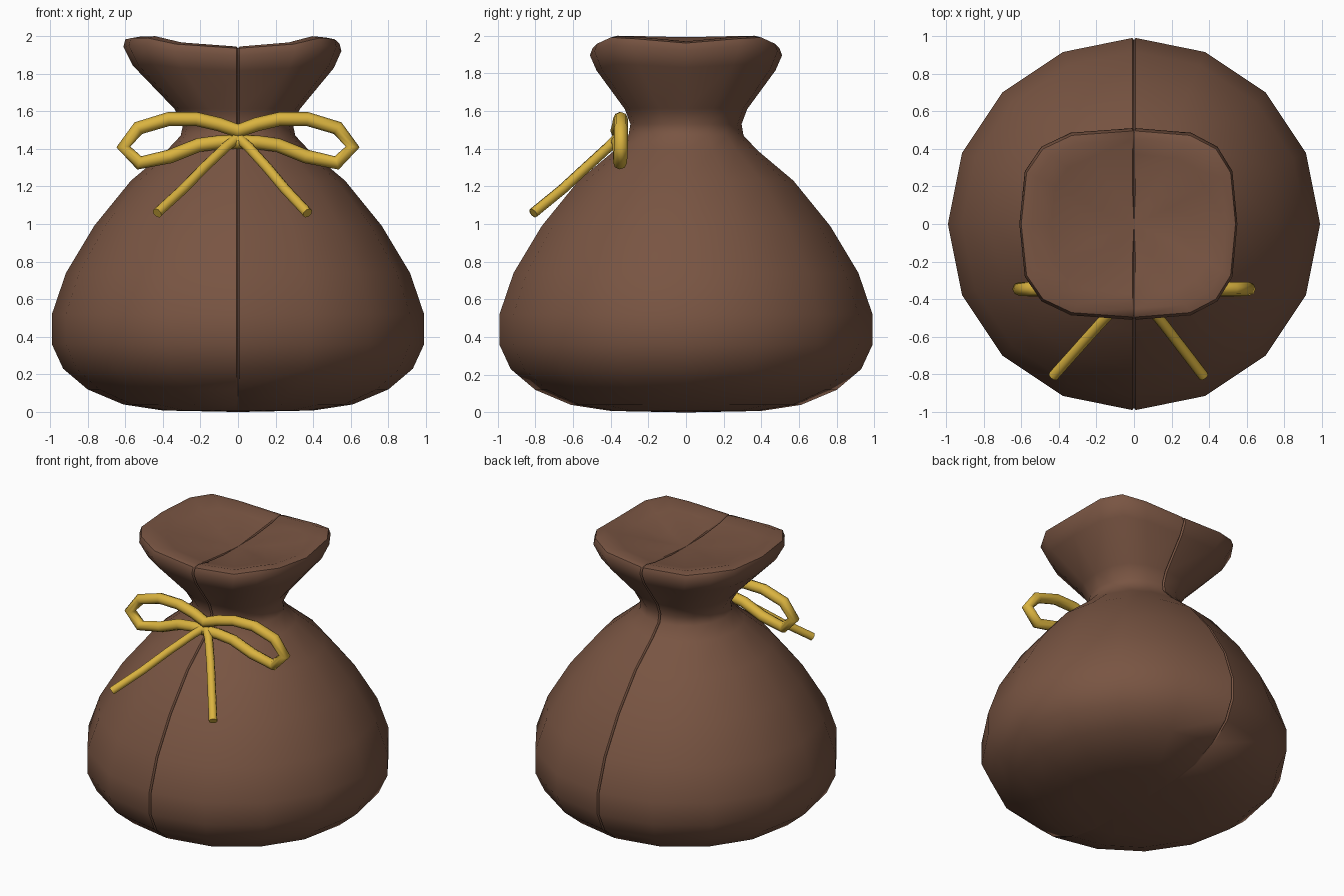
import bpy, bmesh, math

if "Cube" in bpy.data.objects:
    bpy.data.objects.remove(bpy.data.objects["Cube"])

def material(name, rgb):
    m = bpy.data.materials.new(name)
    m.diffuse_color = (*rgb, 1)
    m.use_nodes = True
    m.node_tree.nodes["Principled BSDF"].inputs["Base Color"].default_value = m.diffuse_color
    return m

BROWN = material("leather", (0.19, 0.09, 0.055))
GOLD = material("cord", (0.70, 0.45, 0.05))

def spow(v, p):
    return math.copysign(abs(v) ** p, v) if abs(v) > 1e-6 else 0.0

# Sack rings: x radius, y radius, height, roundness (1 = circle), rim wave, left stretch
RINGS = [
    (0.40, 0.40, 0.008, 1, 0, 0), (0.61, 0.61, 0.04, 1, 0, 0), (0.80, 0.80, 0.12, 1, 0, 0),
    (0.93, 0.93, 0.23, 1, 0, 0), (0.99, 0.99, 0.36, 1, 0, 0), (0.99, 0.99, 0.52, 1, 0, 0),
    (0.915, 0.915, 0.74, 1, 0, 0), (0.765, 0.765, 0.99, 1, 0, 0), (0.57, 0.57, 1.23, 1, 0, 0),
    (0.38, 0.38, 1.39, 1, 0, 0), (0.305, 0.305, 1.47, 1, 0, 0), (0.292, 0.295, 1.53, 0.95, 0, 0),
    (0.33, 0.325, 1.61, 0.85, 0.1, 0.01), (0.51, 0.475, 1.815, 0.66, 0.6, 0.05),
    (0.55, 0.51, 1.895, 0.62, 1, 0.06), (0.54, 0.495, 1.935, 0.62, 1, 0.06),
    (0.49, 0.45, 1.944, 0.62, 1, 0.055), (0.40, 0.37, 1.925, 0.65, 0.7, 0.04),
    (0.20, 0.18, 1.905, 0.8, 0.3, 0.02),
]
CAP = 16   # rings from here on lie on the top surface

def ring_points(index):
    rx, ry, z, p, wave, left = RINGS[index]
    pts = []
    for i in range(16):
        a = math.tau * i / 16
        c, s = math.cos(a), math.sin(a)
        x, y = (rx + (left if c < 0 else 0)) * spow(c, p), ry * spow(s, p)
        side = min(1, abs(c) / 0.707)
        lift = 0.055 * side ** 1.5
        if abs(s) < 0.5:
            lift -= (0.03 if c > 0 else 0.008) * (1 - abs(s) / 0.5)
        h = z + wave * lift
        if i in (4, 12):      # seam groove: two lips and a sunken middle
            d = 1 if i == 4 else -1
            pts.append((0.008 * d, y, h))
            if index >= CAP:
                pts.append((0, y, h - 0.012))
            else:
                pts.append((0, y - 0.012 * d, h))
            pts.append((-0.008 * d, y, h))
        else:
            pts.append((x, y, h))
    return pts

# Sack
bm = bmesh.new()
rings = [[bm.verts.new(q) for q in ring_points(i)] for i in range(len(RINGS))]
n = len(rings[0])
for lo, hi in zip(rings, rings[1:]):
    for i in range(n):
        j = (i + 1) % n
        bm.faces.new((lo[i], lo[j], hi[j], hi[i]))
bottom = bm.verts.new((0, 0, 0))
top = bm.verts.new((0, 0, 1.895))
for i in range(n):
    j = (i + 1) % n
    bm.faces.new((rings[0][j], rings[0][i], bottom))
    bm.faces.new((rings[-1][i], rings[-1][j], top))
bmesh.ops.recalc_face_normals(bm, faces=bm.faces)
me = bpy.data.meshes.new("sack")
bm.to_mesh(me)
bm.free()
sack = bpy.data.objects.new("sack", me)
bpy.context.collection.objects.link(sack)
me.materials.append(BROWN)
bpy.context.view_layer.objects.active = sack
sack.select_set(True)
bpy.ops.object.shade_smooth_by_angle(angle=math.radians(50))

def cord(name, path, radius, closed=False):
    cu = bpy.data.curves.new(name, 'CURVE')
    cu.dimensions = '3D'
    cu.bevel_depth = radius
    cu.bevel_resolution = 2
    cu.use_fill_caps = True
    sp = cu.splines.new('POLY')
    sp.points.add(len(path) - 1)
    for pt, q in zip(sp.points, path):
        pt.co = (*q, 1)
    sp.use_cyclic_u = closed
    sp.use_smooth = True
    cu.materials.append(GOLD)
    ob = bpy.data.objects.new(name, cu)
    bpy.context.collection.objects.link(ob)
    return ob

# Bow: both loops as one closed cord
half = [(0.10, -0.355, 1.53), (0.22, -0.35, 1.558), (0.37, -0.345, 1.558), (0.53, -0.345, 1.51),
        (0.61, -0.345, 1.41), (0.525, -0.35, 1.325), (0.36, -0.35, 1.36), (0.21, -0.355, 1.42),
        (0.10, -0.36, 1.435)]
loop = [(0, -0.365, 1.495)] + half + [(0, -0.365, 1.437)] + [(-x, y, z) for x, y, z in reversed(half)]
cord("bow_loops", loop, 0.037, True)

# Bow tails
for name, k in (("tail_left", -0.43), ("tail_right", 0.37)):
    cord(name, [(0, -0.36, 1.46), (k * 0.15, -0.41, 1.41), (k * 0.42, -0.53, 1.30),
                (k * 0.68, -0.655, 1.185), (k * 0.96, -0.79, 1.075), (k, -0.81, 1.058)], 0.028)
